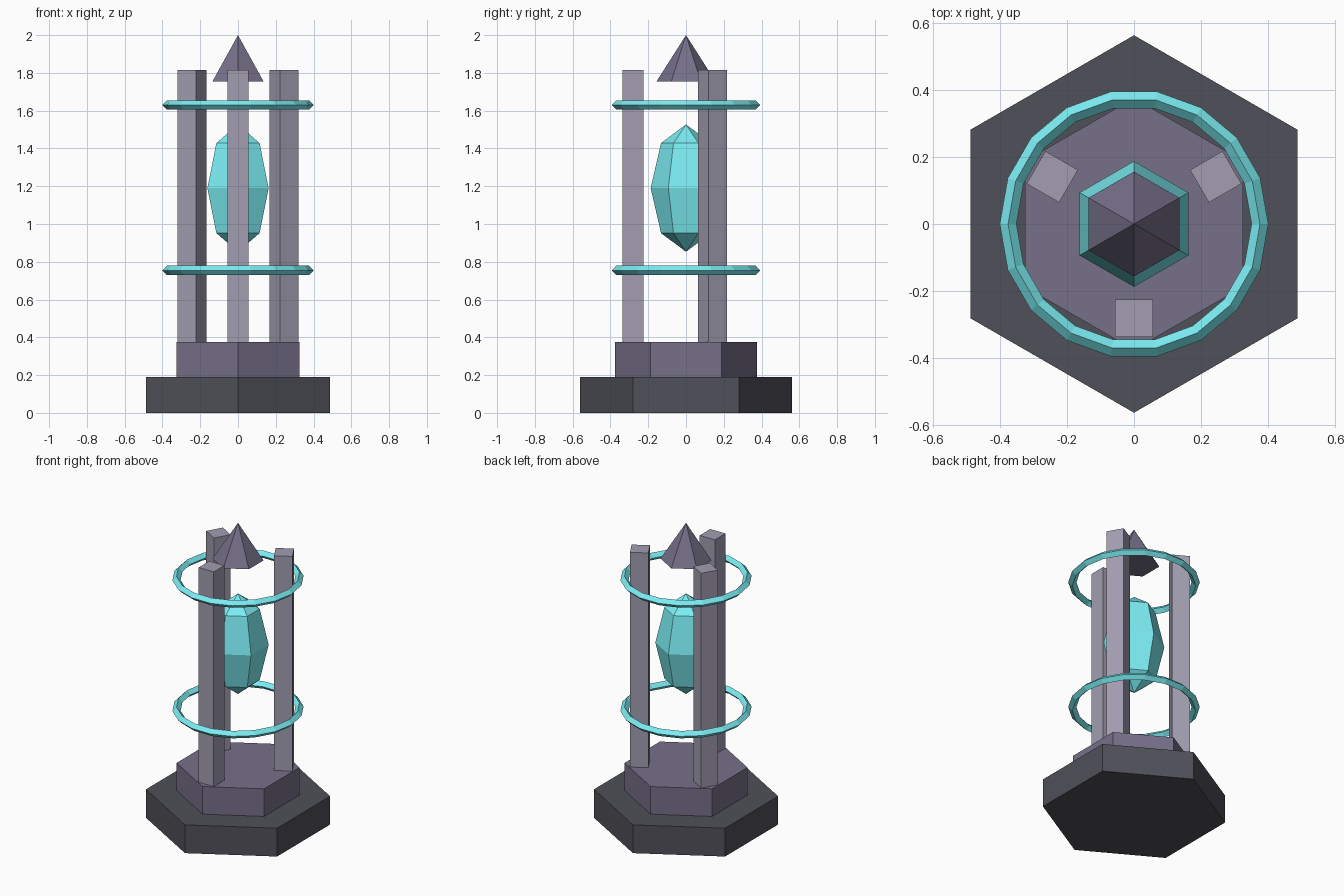
import bpy, bmesh
from math import sin, cos, pi, radians
from mathutils import Matrix

if "Cube" in bpy.data.objects:
    bpy.data.objects.remove(bpy.data.objects["Cube"])


def material(name, rgb):
    m = bpy.data.materials.new(name)
    m.diffuse_color = (*rgb, 1)
    m.use_nodes = True
    m.node_tree.nodes["Principled BSDF"].inputs["Base Color"].default_value = m.diffuse_color
    return m


DARK = material("dark_stone", (0.08, 0.08, 0.10))
PURPLE = material("purple_stone", (0.18, 0.16, 0.25))
PALE = material("pale_stone", (0.36, 0.34, 0.44))
CYAN = material("cyan_glow", (0.20, 0.85, 0.90))


def finish(name, bm, mat):
    bmesh.ops.recalc_face_normals(bm, faces=bm.faces)
    me = bpy.data.meshes.new(name)
    bm.to_mesh(me)
    bm.free()
    me.materials.append(mat)
    ob = bpy.data.objects.new(name, me)
    bpy.context.collection.objects.link(ob)
    return ob


def hex_solid(name, z0, z1, r0, r1, mat):
    """Six-sided prism or cone with corners on the y axis."""
    bm = bmesh.new()
    bmesh.ops.create_cone(bm, cap_ends=True, segments=6, radius1=r0, radius2=r1,
                          depth=z1 - z0, matrix=Matrix.Translation((0, 0, (z0 + z1) / 2)))
    bmesh.ops.remove_doubles(bm, verts=bm.verts, dist=1e-5)
    return finish(name, bm, mat)


def lathe(name, profile, sides, start, mat, closed=False):
    """Revolve (radius, z) points around z; points on the axis are merged."""
    bm = bmesh.new()
    cols = []
    for i in range(sides):
        a = start + 2 * pi * i / sides
        cols.append([bm.verts.new((r * cos(a), r * sin(a), z)) for r, z in profile])
    n = len(profile)
    for i in range(sides):
        p, q = cols[i], cols[(i + 1) % sides]
        for j in range(n if closed else n - 1):
            k = (j + 1) % n
            bm.faces.new((p[j], q[j], q[k], p[k]))
    bmesh.ops.remove_doubles(bm, verts=bm.verts, dist=1e-5)
    return finish(name, bm, mat)


# Stepped hexagonal base
hex_solid("base", 0, 0.19, 0.562, 0.562, DARK)
hex_solid("plinth", 0.19, 0.375, 0.375, 0.375, PURPLE)

# Three square pillars
for i, deg in enumerate((-90, 30, 150)):
    bm = bmesh.new()
    bmesh.ops.create_cube(bm, size=1, matrix=(
        Matrix.Rotation(radians(deg), 4, 'Z')
        @ Matrix.Translation((0.281, 0, (0.375 + 1.815) / 2))
        @ Matrix.Diagonal((0.112, 0.112, 1.44, 1))))
    finish(f"pillar_{i + 1}", bm, PALE)

# Floating crystal: stretched six-sided sphere
crystal = [(0.187 * cos(t), 1.19 + 0.337 * sin(t))
           for t in (-pi / 2, -pi / 4, 0, pi / 4, pi / 2)]
lathe("crystal", crystal, 6, pi / 2, CYAN)

# Two rings with a diamond cross-section
for name, z in (("lower_ring", 0.754), ("upper_ring", 1.63)):
    lathe(name, [(0.4, z), (0.375, z + 0.025), (0.35, z), (0.375, z - 0.025)],
          18, 0, CYAN, closed=True)

# Pointed cap
hex_solid("cap", 1.755, 2.0, 0.156, 0, PURPLE)
